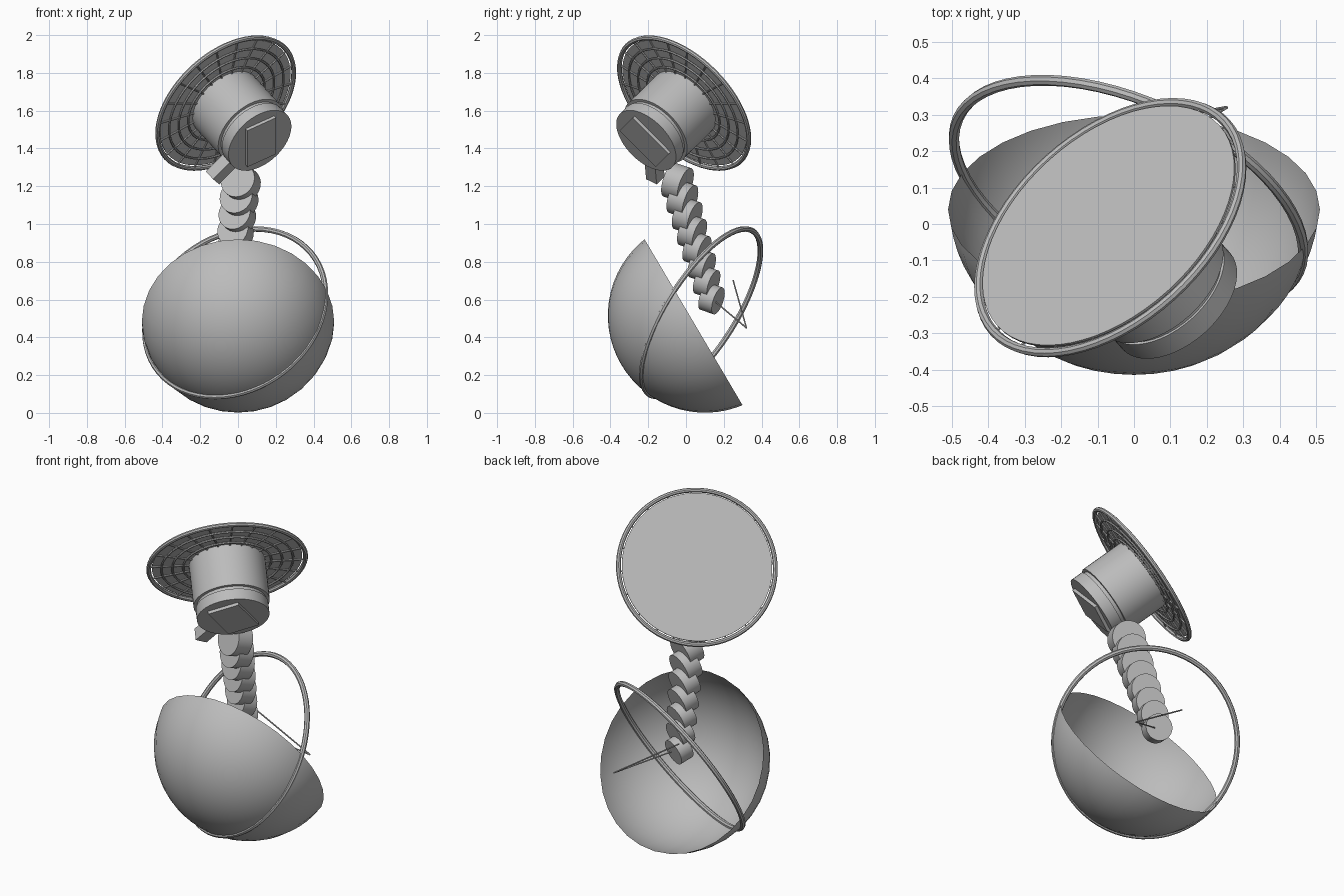
import bpy, bmesh, math
from mathutils import Vector, Matrix

if "Cube" in bpy.data.objects:
    bpy.data.objects.remove(bpy.data.objects["Cube"])

grey = bpy.data.materials.new("plain grey")
grey.use_nodes = True
GREY = (0.5, 0.5, 0.5, 1)
grey.diffuse_color = GREY
grey.node_tree.nodes["Principled BSDF"].inputs["Base Color"].default_value = GREY


def finish(bm, name, smooth=True):
    mesh = bpy.data.meshes.new(name)
    bm.to_mesh(mesh)
    bm.free()
    mesh.materials.append(grey)
    obj = bpy.data.objects.new(name, mesh)
    bpy.context.collection.objects.link(obj)
    if smooth:
        bpy.ops.object.select_all(action='DESELECT')
        obj.select_set(True)
        bpy.context.view_layer.objects.active = obj
        bpy.ops.object.shade_smooth_by_angle(angle=math.radians(35))
    return obj


def frame(origin, axis):
    # local z points along the axis
    return Matrix.Translation(origin) @ Vector(axis).to_track_quat('Z', 'Y').to_matrix().to_4x4()


def add_rod(bm, a, b, radius, sides=32):
    a, b = Vector(a), Vector(b)
    bmesh.ops.create_cone(bm, cap_ends=True, segments=sides, radius1=radius, radius2=radius,
                          depth=(b - a).length, matrix=frame((a + b) / 2, b - a))


def add_ring(bm, matrix, radius, tube, segments=64, sides=8):
    rows = []
    for i in range(segments):
        turn = Matrix.Rotation(math.tau * i / segments, 4, 'Z')
        row = []
        for j in range(sides):
            t = math.tau * j / sides
            p = Vector((radius + tube * math.cos(t), 0, tube * math.sin(t)))
            row.append(bm.verts.new(matrix @ turn @ p))
        rows.append(row)
    for i in range(segments):
        near, far = rows[i], rows[(i + 1) % segments]
        for j in range(sides):
            k = (j + 1) % sides
            bm.faces.new((near[j], far[j], far[k], near[k]))


# Open bowl: a sphere cut just short of half
bowl_axis = Vector((0, -0.862, -0.509))
bowl_rim = Vector((0, 0.04, 0.48))
bm = bmesh.new()
bmesh.ops.create_uvsphere(bm, u_segments=32, v_segments=32, radius=0.515,
                          matrix=frame(bowl_rim - 0.071 * bowl_axis, bowl_axis))
bmesh.ops.bisect_plane(bm, geom=bm.verts[:] + bm.edges[:] + bm.faces[:],
                       plane_co=bowl_rim, plane_no=bowl_axis, clear_inner=True)
finish(bm, "bowl")

# Tilted hoop around the bowl
bm = bmesh.new()
add_ring(bm, frame((-0.015, 0.08, 0.53), (0.356, 0.79, -0.499)), 0.512, 0.015)
finish(bm, "hoop")

# Neck: overlapping short drums growing towards the top
DRUMS = 8
drum_axis = Vector((0.35, 0.88, -0.3)).normalized()
low, high = Vector((-0.05, 0.135, 0.605)), Vector((0.015, -0.045, 1.22))
for i in range(DRUMS):
    t = i / (DRUMS - 1)
    centre = low.lerp(high, t)
    half = drum_axis * (0.04 + 0.008 * t)
    bm = bmesh.new()
    add_rod(bm, centre - half, centre + half, 0.075 + 0.02 * t)
    finish(bm, f"neck_drum_{i + 1}")

# Two thin whiskers at the foot of the neck
tip = (0.255, 0.32, 0.45)
for name, start in (("whisker_low", low), ("whisker_high", (-0.13, 0.25, 0.7))):
    bm = bmesh.new()
    add_rod(bm, start, tip, 0.004, 8)
    finish(bm, name)

# Head frame: local z points out of the dish's plain face
HEAD = frame((-0.065, -0.01, 1.64), (-0.54, 0.6, 0.59))

bm = bmesh.new()
add_ring(bm, HEAD, 0.428, 0.013)
finish(bm, "dish_rim")

bm = bmesh.new()
add_rod(bm, HEAD @ Vector((0, 0, 0.003)), HEAD @ Vector((0, 0, 0.01)), 0.41, 64)
finish(bm, "dish_plate")

# Lattice of spokes and rings on the underside
bm = bmesh.new()
SPOKES = 20
for i in range(SPOKES):
    turn = HEAD @ Matrix.Rotation(math.tau * i / SPOKES, 4, 'Z')
    add_rod(bm, turn @ Vector((0.1, 0, -0.005)), turn @ Vector((0.428, 0, -0.002)), 0.005, 6)
for radius in (0.18, 0.24, 0.3, 0.36):
    add_ring(bm, HEAD @ Matrix.Translation((0, 0, -0.007)), radius, 0.006, 48, 6)
finish(bm, "dish_lattice")

# Barrel, groove and end cap, listed by depth behind the dish
for name, top, bottom, radius in (("barrel", 0.0, 0.25, 0.208),
                                  ("barrel_groove", 0.25, 0.27, 0.19),
                                  ("barrel_cap", 0.27, 0.335, 0.198)):
    bm = bmesh.new()
    add_rod(bm, HEAD @ Vector((0, 0, -top)), HEAD @ Vector((0, 0, -bottom)), radius, 48)
    finish(bm, name)


def head_box(name, centre, along, size):
    # box in the head's frame, its first side along a given world direction
    n = HEAD.to_3x3() @ Vector((0, 0, 1))
    u = Vector(along)
    u = (u - n * u.dot(n)).normalized()
    v = n.cross(u)
    turn = Matrix((u, v, n)).transposed().to_4x4()
    bm = bmesh.new()
    bmesh.ops.create_cube(bm, size=1, matrix=Matrix.Translation(centre) @ turn
                          @ Matrix.Diagonal((*size, 1)))
    finish(bm, name, False)


# Rectangular plate on the cap, and the small block beside it
head_box("cap_plate", HEAD @ Vector((0, 0, -0.34)), (0, 0.7, -0.7), (0.27, 0.18, 0.025))
out = Vector((-0.7, 0.06, -0.71))
head_box("side_block", HEAD @ Vector((0, 0, -0.286)) + out * 0.25, out, (0.14, 0.07, 0.07))
